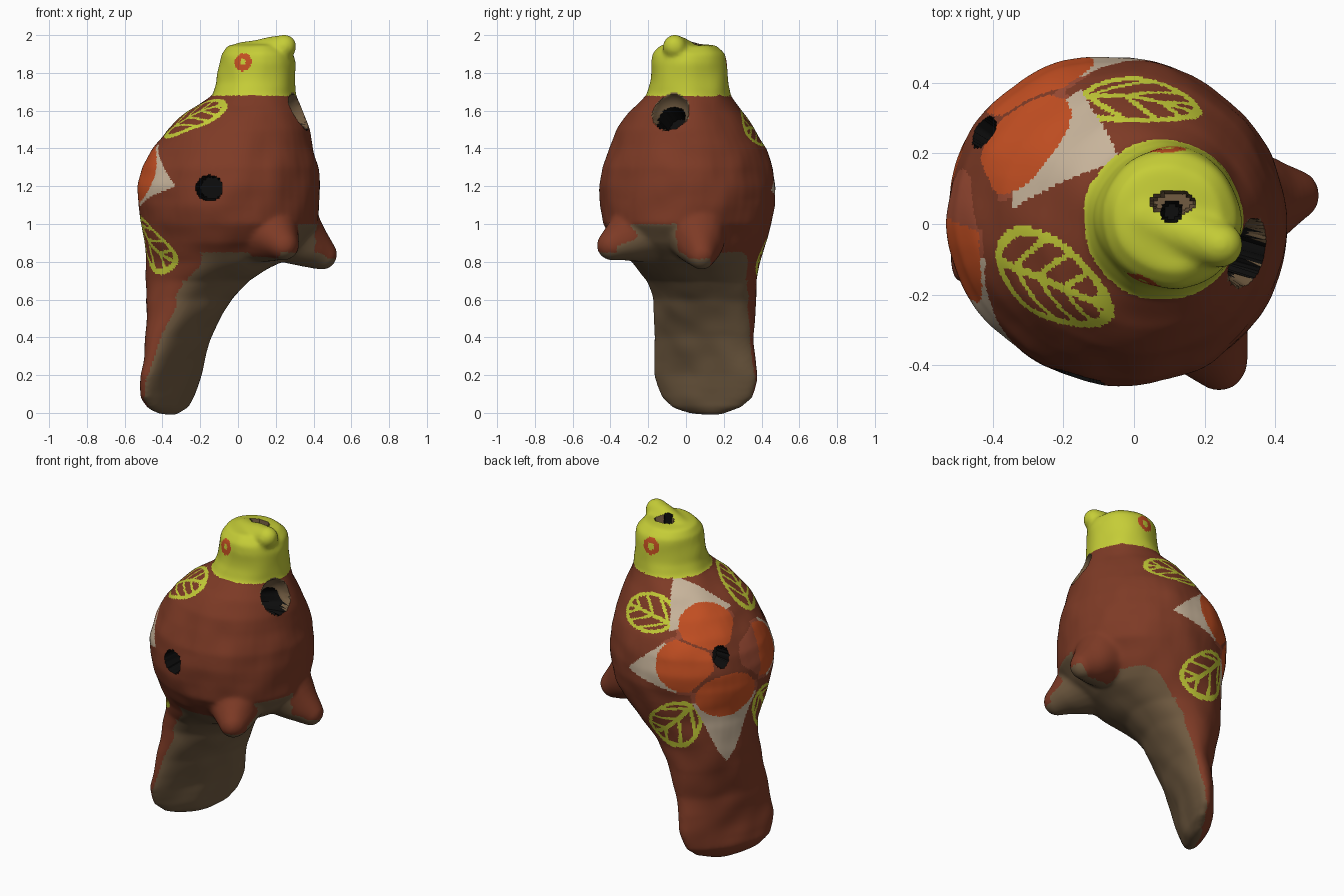
import bpy, bmesh, math
from mathutils import Vector, Matrix, noise

cube = bpy.data.objects.get("Cube")
if cube:
    bpy.data.objects.remove(cube, do_unlink=True)

COLOURS = {
    "red_clay": (0.208, 0.043, 0.019), "bare_clay": (0.165, 0.105, 0.053),
    "lime_glaze": (0.56, 0.61, 0.038), "orange_glaze": (0.55, 0.078, 0.016),
    "cream_glaze": (0.58, 0.46, 0.33), "faded_rose": (0.33, 0.07, 0.034),
    "hollow_black": (0.004, 0.004, 0.004),
}
CLAY, BARE, LIME, ORANGE, CREAM, ROSE, BLACK = range(7)
FORWARD = Vector((0.89, -0.454, 0))      # the bird looks this way
SIDE = Vector((0.454, 0.89, 0))

# Tail, body and head: oval rings (z, centre x, centre y, depth, width)
RINGS = [
    (-.008, -.37, .11, .025, .09), (.03, -.37, .11, .058, .21), (.08, -.375, .11, .08, .27),
    (.2, -.358, .105, .088, .305), (.4, -.315, .095, .13, .29), (.6, -.26, .1, .214, .285),
    (.7, -.215, .09, .27, .295), (.8, -.125, .055, .37, .335), (.9, -.075, .02, .43, .39),
    (1.0, -.045, .005, .475, .435), (1.1, -.05, .01, .485, .458), (1.2, -.048, .01, .486, .464),
    (1.3, -.04, .01, .472, .448), (1.4, -.025, .01, .43, .413), (1.5, 0, 0, .383, .362),
    (1.6, .035, 0, .308, .292), (1.68, .082, .015, .222, .222), (1.75, .098, .015, .207, .207),
    (1.85, .103, .015, .204, .197), (1.9, .1, .015, .195, .187), (1.945, .095, .015, .155, .145),
    (1.955, .1, 0, .06, .06),
]
SEGMENTS = 48
bm = bmesh.new()
loops = []
for z, cx, cy, depth, width in RINGS:
    ring = []
    for i in range(SEGMENTS):
        t = math.tau * i / SEGMENTS
        p = Vector((cx, cy, z)) + FORWARD * depth * math.cos(t) + SIDE * width * math.sin(t)
        ring.append(bm.verts.new(p))
    loops.append(ring)
for low, high in zip(loops, loops[1:]):
    for i in range(SEGMENTS):
        j = (i + 1) % SEGMENTS
        bm.faces.new((low[i], low[j], high[j], high[i]))
bm.faces.new(loops[0][::-1])
bm.faces.new(loops[-1])


def add_taper(start, end, r0, r1, steps=8):
    a, b = Vector(start), Vector(end)
    for i in range(steps):
        t = i / (steps - 1)
        bmesh.ops.create_uvsphere(bm, u_segments=20, v_segments=12, radius=r0 + (r1 - r0) * t,
                                  matrix=Matrix.Translation(a.lerp(b, t)))


# Two stubby feet and the beak ridge
add_taper((.24, .05, .99), (.452, .08, .838), .19, .078)
add_taper((.12, -.19, .99), (.245, -.385, .89), .2, .084)
add_taper((.04, .02, 1.865), (.243, -.058, 1.938), .1, .066)

# Blend the parts into one clay skin
mesh = bpy.data.meshes.new("clay_bird_whistle")
bm.to_mesh(mesh)
bm.free()
bird = bpy.data.objects.new("clay_bird_whistle", mesh)
bpy.context.scene.collection.objects.link(bird)
remesh = bird.modifiers.new("blend", 'REMESH')
remesh.mode = 'VOXEL'
remesh.voxel_size = 0.01
soften = bird.modifiers.new("soften", 'SMOOTH')
soften.factor = 0.5
soften.iterations = 18
graph = bpy.context.evaluated_depsgraph_get()
mesh = bpy.data.meshes.new_from_object(bird.evaluated_get(graph))
bird.modifiers.clear()
bird.data = mesh

mesh.materials.clear()
for name, rgb in COLOURS.items():
    mat = bpy.data.materials.new(name)
    mat.use_nodes = True
    mat.diffuse_color = (*rgb, 1)
    bsdf = mat.node_tree.nodes["Principled BSDF"]
    bsdf.inputs["Base Color"].default_value = (*rgb, 1)
    bsdf.inputs["Roughness"].default_value = 0.8
    mesh.materials.append(mat)

# Hand-shaped unevenness
bumps = [v.normal * 0.01 * noise.noise(v.co * 7) for v in mesh.vertices]
for v, bump in zip(mesh.vertices, bumps):
    v.co += bump

# Holes pressed into the clay: mouth hollow, then mouth, wind slot and finger holes
pressed = {}


def press(centre, direction, half_width, half_height, depth, colour, rounded=False):
    turn = Vector(direction).to_track_quat('Z', 'Y').to_matrix()
    inverse = turn.transposed()
    centre = Vector(centre)
    for v in mesh.vertices:
        q = inverse @ (v.co - centre)
        e = math.hypot(q.x / half_width, q.y / half_height)
        if e < 1 and abs(q.z) < .13:
            floor = -depth * (math.sqrt(1 - e * e) if rounded else 1)
            if q.z > floor:
                q.z = floor
                v.co = centre + turn @ q
                pressed[v.index] = colour


press((.335, -.085, 1.6), (1, -.3, 0), .1, .1, .1, BARE, rounded=True)
press((.27, -.07, 1.555), (.9, -.25, .35), .067, .068, .17, BLACK)
press((.11, .06, 1.95), (-.02, 0, 1), .031, .056, .1, BARE)
press((.105, .035, 1.87), (0, 0, 1), .025, .03, .05, BLACK)
press((-.15, -.42, 1.19), (-.1, -1, 0), .068, .064, .15, BLACK)
press((-.41, .25, 1.305), (-.8, .52, .25), .045, .06, .15, BLACK)

# Painted flower: flat coordinates wrapped around the back
HEART = Vector((-.05, .01, 1.2))
AXIS = Vector((-.84, .49, .22)).normalized()
RIGHT = Vector((-.5, -.866, 0))
UP = AXIS.cross(RIGHT)
# Petals: angle, distance, half length, half width, cream tip distance, cream half width
PETALS = [(105, .45, .32, .31, 1.17, .4), (187, .43, .29, .36, 1.08, .36),
          (271, .48, .27, .33, 1.12, .36), (358, .5, .34, .36, 1.14, .42)]
# Leaves: centre across, centre up, angle, half length, half width
LEAVES = [(.56, .98, 88, .47, .29), (-.72, .74, 135, .34, .29),
          (-.5, -.866, 240, .34, .25), (.59, -.88, 300, .36, .23)]
EYES = [Vector((.02, -.175, 1.86)), Vector((.095, .215, 1.85))]


def turned(x, y, degrees):
    t = math.radians(degrees)
    return x * math.cos(t) + y * math.sin(t), abs(y * math.cos(t) - x * math.sin(t))


def flower_paint(p):
    d = (p - HEART).normalized()
    x, y = d.dot(RIGHT), d.dot(UP)
    flat = math.hypot(x, y) or 1
    theta = math.acos(max(-1, min(1, d.dot(AXIS))))
    if theta > 1.95:
        return CLAY
    x, y = x / flat * theta / 1.25, y / flat * theta
    # Four petals with cream tips; the last one is rubbed pale inside
    found = set()
    for degrees, distance, length, width, tip, cream in PETALS:
        along, across = turned(x, y, degrees)
        oval = ((along - distance) / length) ** 2 + (across / width) ** 2
        if oval < 1 and across < along * .88 - .02:
            found.add(ROSE if degrees > 300 and along < .42 else ORANGE)
        elif .55 < along < tip and across < cream * ((tip - along) / (tip - .55)) ** .75:
            found.add(CREAM)
        elif oval < 1.25 and along > .4:
            found.add(ROSE)
    for colour in (ORANGE, CREAM, ROSE):
        if colour in found:
            return colour
    # Outlined leaves with veins
    for cx, cy, degrees, length, width in LEAVES:
        a, b = turned(x - cx, y - cy, degrees)
        oval = (a / length) ** 2 + (b / width) ** 2
        if oval < 1:
            vein = b < .025 or (a - b + .5) % .2 < .05
            return LIME if oval > .7 or vein else CLAY
    return CLAY


def paint(p, n):
    # Lime head with ringed eyes
    if p.z > 1.68:
        ring = min((p - eye).length for eye in EYES)
        return ORANGE if .022 < ring < .052 else LIME
    # Unglazed belly, foot soles and front of the tail
    facing = n.dot(FORWARD) * .7 - n.z * .7
    if p.z < .7:
        return BARE if facing > .36 else flower_paint(p)
    lateral = (p - HEART).dot(SIDE)
    if -.17 < lateral < .16 and p.z < 1.0 and n.z < -.08 and facing > .3:
        return BARE
    if p.z < .85 and facing > .5 and n.z < -.3:
        return BARE
    return flower_paint(p)


for f in mesh.polygons:
    hole = max((pressed.get(i, CLAY) for i in f.vertices))
    f.material_index = hole or paint(f.center, f.normal)

bpy.context.view_layer.objects.active = bird
bird.select_set(True)
bpy.ops.object.shade_smooth_by_angle(angle=math.radians(45))
